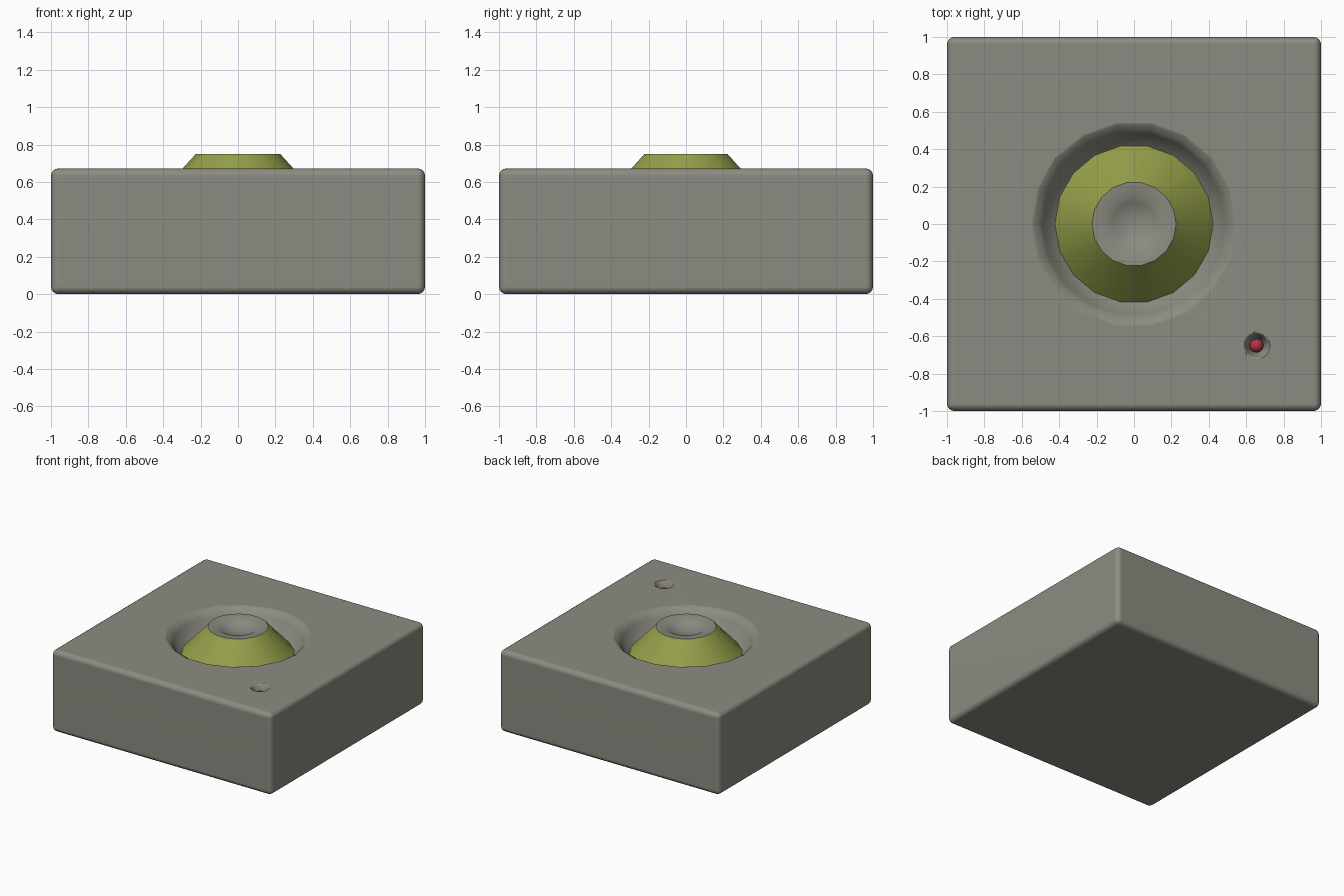
import bpy, bmesh, math

if "Cube" in bpy.data.objects:
    bpy.data.objects.remove(bpy.data.objects["Cube"])

SIDES = 18
GREY = (0.262, 0.260, 0.222, 1)
GREEN = (0.30, 0.345, 0.068, 1)
RED = (0.42, 0.035, 0.065, 1)
materials = {}


def smooth(ob, angle):
    bpy.ops.object.select_all(action='DESELECT')
    ob.select_set(True)
    bpy.context.view_layer.objects.active = ob
    bpy.ops.object.shade_smooth_by_angle(angle=math.radians(angle))


def finish(bm, name, color, angle=60):
    mesh = bpy.data.meshes.new(name)
    bm.to_mesh(mesh)
    bm.free()
    ob = bpy.data.objects.new(name, mesh)
    bpy.context.collection.objects.link(ob)
    if color not in materials:
        materials[color] = bpy.data.materials.new("paint")
        materials[color].diffuse_color = color
    mesh.materials.append(materials[color])
    smooth(ob, angle)
    return ob


def lathe(name, profile, color, centre=(0, 0), caps=False):
    """Revolve (radius, z) points; a radius of 0 closes to a tip."""
    bm = bmesh.new()
    rings = []
    for r, z in profile:
        rings.append([bm.verts.new((centre[0] + r * math.cos(math.tau * i / SIDES),
                                    centre[1] + r * math.sin(math.tau * i / SIDES), z))
                      for i in range(SIDES if r else 1)])
    for a, b in zip(rings, rings[1:]):
        for i in range(SIDES):
            j = (i + 1) % SIDES
            bm.faces.new((a[i], a[j], b[0]) if len(b) == 1 else (a[i], a[j], b[j], b[i]))
    if caps:
        bm.faces.new(rings[0][::-1])
        bm.faces.new(rings[-1])
    return finish(bm, name, color)


# Rounded square body
H = 0.672
bm = bmesh.new()
bmesh.ops.create_cube(bm, size=1)
for v in bm.verts:
    v.co = (v.co.x * 2, v.co.y * 2, (v.co.z + 0.5) * H)
bmesh.ops.bevel(bm, geom=bm.edges[:], offset=0.04, segments=4, profile=0.5, affect='EDGES')
body = finish(bm, "body", GREY)

# Dished recess around the knob and small recess for the lamp
cutters = [
    lathe("knob_recess", [(0.42, 0.53), (0.46, 0.565), (0.49, 0.62), (0.51, 0.648),
                          (0.54, 0.667), (0.58, 0.685), (0.60, 0.80)], GREY, caps=True),
    lathe("lamp_recess", [(0.035, 0.585), (0.048, 0.62), (0.057, 0.65), (0.066, 0.665),
                          (0.09, 0.69)], GREY, centre=(0.655, -0.65), caps=True),
]
for cutter in cutters:
    cutter.hide_render = True
    mod = body.modifiers.new("cut", 'BOOLEAN')
    mod.operation = 'DIFFERENCE'
    mod.solver = 'EXACT'
    mod.object = cutter
    bpy.context.view_layer.objects.active = body
    bpy.ops.object.modifier_apply(modifier=mod.name)
    bpy.data.objects.remove(cutter, do_unlink=True)

# Remove the hidden floor beneath the knob
bm = bmesh.new()
bm.from_mesh(body.data)
floor = [f for f in bm.faces if abs(f.calc_center_median().z - 0.53) < 0.005
         and f.normal.z > 0.99 and f.calc_center_median().xy.length < 0.42]
bmesh.ops.delete(bm, geom=floor, context='FACES')
bm.to_mesh(body.data)
bm.free()
smooth(body, 60)

# Keep the large faces evenly shaded
weighted = body.modifiers.new("even_shading", 'WEIGHTED_NORMAL')
weighted.keep_sharp = True

# Sloping coloured knob side with grey dimpled cap
lathe("knob", [(0.425, 0.53), (0.225, 0.75)], GREEN)
lathe("knob_cap", [(0.225, 0.75), (0.15, 0.745), (0.115, 0.725), (0.06, 0.705), (0, 0.70)], GREY)

# Red indicator lamp
bm = bmesh.new()
bmesh.ops.create_uvsphere(bm, u_segments=16, v_segments=10, radius=0.037)
bmesh.ops.translate(bm, verts=bm.verts, vec=(0.655, -0.65, 0.605))
finish(bm, "lamp", RED)

for m in bpy.data.materials:
    if m.users and not m.is_grease_pencil:
        m.use_nodes = True
        m.node_tree.nodes["Principled BSDF"].inputs["Base Color"].default_value = m.diffuse_color
